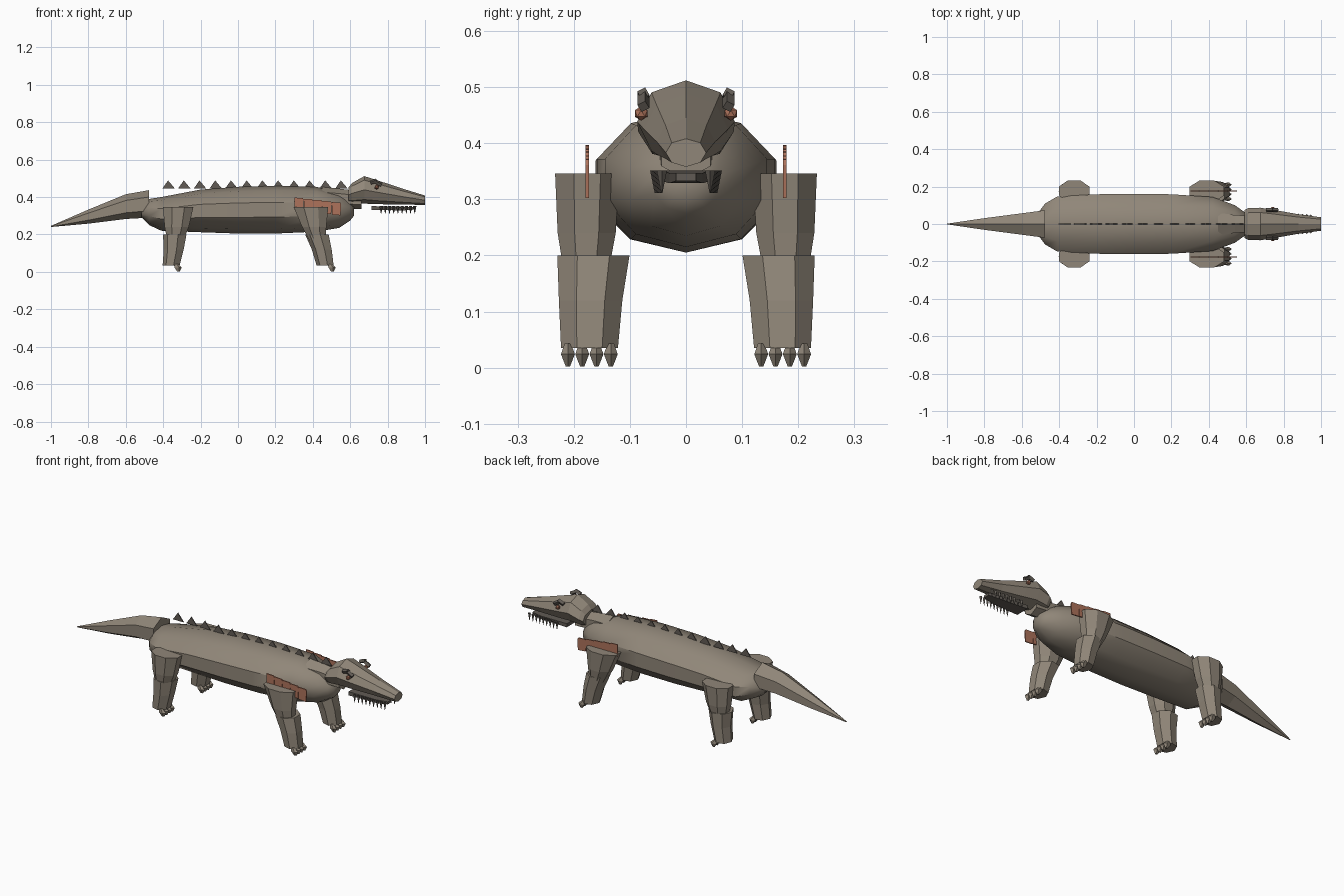
import bpy, bmesh, math
from mathutils import Vector, Matrix

cube = bpy.data.objects.get("Cube")
if cube:
    bpy.data.objects.remove(cube, do_unlink=True)


def material(name, rgb):
    m = bpy.data.materials.new(name)
    m.use_nodes = True
    m.diffuse_color = (*rgb, 1)
    bsdf = next(n for n in m.node_tree.nodes if n.type == 'BSDF_PRINCIPLED')
    bsdf.inputs["Base Color"].default_value = (*rgb, 1)
    return m


HIDE = material("grey brown hide", (0.28, 0.24, 0.19))
DARK = material("dark hide", (0.12, 0.105, 0.09))
RUST = material("rust orange", (0.42, 0.17, 0.105))
SIDES = ((1, "left"), (-1, "right"))


def finish(name, bm, mat, smooth=None):
    bmesh.ops.recalc_face_normals(bm, faces=bm.faces)
    mesh = bpy.data.meshes.new(name)
    bm.to_mesh(mesh)
    bm.free()
    mesh.materials.append(mat)
    ob = bpy.data.objects.new(name, mesh)
    bpy.context.collection.objects.link(ob)
    if smooth:
        bpy.ops.object.select_all(action='DESELECT')
        ob.select_set(True)
        bpy.context.view_layer.objects.active = ob
        bpy.ops.object.shade_smooth_by_angle(angle=math.radians(smooth))
    return ob


def add_loft(bm, sections, sides, point, phase=0.0):
    """Skin a row of polygon rings; point(section, cos, sin) places a corner."""
    rings = []
    for s in sections:
        angles = [math.tau * (i + phase) / sides for i in range(sides)]
        rings.append([bm.verts.new(point(s, math.cos(a), math.sin(a))) for a in angles])
    for a, b in zip(rings, rings[1:]):
        for i in range(sides):
            j = (i + 1) % sides
            bm.faces.new((a[i], a[j], b[j], b[i]))
    bm.faces.new(rings[0])
    bm.faces.new(rings[-1])


def along_x(s, c, n):
    # section: x, half width, bottom, top
    x, w, low, high = s
    return (x, w * n, (low + high) / 2 + (high - low) / 2 * c)


def upright(s, c, n):
    # section: z, centre x, centre y, half x, half y
    z, cx, cy, hx, hy = s
    return (cx + hx * c, cy + hy * n, z)


def loft_part(name, sections, sides, point, mat=HIDE, smooth=None, phase=0.0):
    bm = bmesh.new()
    add_loft(bm, sections, sides, point, phase)
    return finish(name, bm, mat, smooth)


def add_plate(bm, outline, y, thick):
    """Thin upright plate from an x-z outline."""
    a = [bm.verts.new((x, y - thick / 2, z)) for x, z in outline]
    b = [bm.verts.new((x, y + thick / 2, z)) for x, z in outline]
    bm.faces.new(a)
    bm.faces.new(b)
    for i in range(len(a)):
        j = (i + 1) % len(a)
        bm.faces.new((a[i], a[j], b[j], b[i]))


# Trunk, neck, tail and head
loft_part("body", [(-0.515, 0.06, 0.29, 0.34), (-0.475, 0.115, 0.25, 0.39),
                   (-0.41, 0.155, 0.22, 0.40), (-0.2, 0.167, 0.212, 0.44),
                   (0.0, 0.17, 0.205, 0.455), (0.2, 0.167, 0.205, 0.46),
                   (0.42, 0.152, 0.215, 0.455), (0.54, 0.105, 0.235, 0.42),
                   (0.6, 0.06, 0.275, 0.38), (0.62, 0.03, 0.3, 0.35)],
          10, along_x, smooth=40)
loft_part("neck", [(0.45, 0.07, 0.34, 0.455), (0.54, 0.055, 0.34, 0.445),
                   (0.66, 0.05, 0.335, 0.43)], 6, along_x)
loft_part("tail", [(-0.475, 0.085, 0.29, 0.437), (-0.6, 0.066, 0.283, 0.415),
                   (-0.8, 0.036, 0.258, 0.333), (-1.0, 0.002, 0.24, 0.246)], 6, along_x)
loft_part("head", [(0.59, 0.075, 0.37, 0.45), (0.61, 0.085, 0.365, 0.475),
                   (0.675, 0.087, 0.365, 0.512), (0.75, 0.075, 0.362, 0.488),
                   (0.88, 0.052, 0.36, 0.445), (1.0, 0.036, 0.358, 0.408)],
          8, along_x)

# Lower jaw and its teeth
loft_part("lower_jaw", [(0.715, 0.055, 0.327, 0.356), (0.88, 0.042, 0.325, 0.35),
                        (0.945, 0.025, 0.33, 0.35)], 4, along_x, DARK, phase=0.5)
bm = bmesh.new()
for side, _ in SIDES:
    for i in range(9):
        x = 0.765 + 0.0225 * i
        spot = Matrix.Translation((x, side * (0.055 - 0.0015 * i), 0.331))
        bmesh.ops.create_cone(bm, cap_ends=True, segments=4, radius1=0.001,
                              radius2=0.009, depth=0.04, matrix=spot)
finish("teeth", bm, DARK)

# Ridge of thin spikes along the back
bm = bmesh.new()
for i in range(12):
    x = -0.372 + 0.084 * i
    add_plate(bm, [(x - 0.032, 0.446), (x + 0.034, 0.446), (x - 0.002, 0.489)], 0, 0.005)
finish("back_spikes", bm, DARK)

for side, label in SIDES:
    # Eye under an angled brow
    bm = bmesh.new()
    bmesh.ops.create_icosphere(bm, subdivisions=1, radius=0.013,
                               matrix=Matrix.Translation((0.742, side * 0.08, 0.453)))
    finish(label + "_eye", bm, RUST)
    bm = bmesh.new()
    for x, z, tilt in ((0.725, 0.483, -0.35), (0.752, 0.474, 0.5)):
        place = (Matrix.Translation((x, side * 0.076, z)) @ Matrix.Rotation(tilt, 4, 'Y')
                 @ Matrix.Rotation(-side * 0.5, 4, 'X') @ Matrix.Diagonal((0.036, 0.016, 0.016, 1)))
        bmesh.ops.create_cube(bm, size=1, matrix=place)
    finish(label + "_brow", bm, DARK)

    # Row of stepped shoulder plates
    bm = bmesh.new()
    for i in range(5):
        x, drop = 0.302 + 0.05 * i, 0.006 * i
        add_plate(bm, [(x, 0.33 - drop), (x + 0.046, 0.326 - drop), (x + 0.05, 0.385 - drop),
                       (x + 0.044, 0.395 - drop), (x, 0.397 - drop)], side * 0.176, 0.006)
    finish(label + "_shoulder_plates", bm, RUST)

    # Legs: tapered thigh over a tapered shin, with four clawed toes
    for part, hip, knee, ankle in (("front", 0.39, 0.425, 0.468), ("rear", -0.32, -0.335, -0.355)):
        name = label + "_" + part
        reach = 0.1 if part == "front" else 0.088
        loft_part(name + "_thigh", [(0.165, knee, side * 0.178, 0.045, 0.042),
                                    (0.24, (hip + knee) / 2, side * 0.177, 0.07, 0.056),
                                    (0.346, hip, side * 0.176, reach, 0.062)],
                  8, upright, phase=0.5)
        loft_part(name + "_shin", [(0.035, ankle, side * 0.172, 0.048, 0.052),
                                   (0.12, (knee + ankle) / 2 + 0.004, side * 0.17, 0.056, 0.058),
                                   (0.2, knee, side * 0.165, 0.066, 0.066)],
                  7, upright, phase=0.5)
        bm = bmesh.new()
        for i in range(4):
            y = side * (0.134 + 0.0255 * i)
            add_loft(bm, [(0.002, ankle + 0.036, y, 0.008, 0.004),
                          (0.024, ankle + 0.033, y, 0.022, 0.013),
                          (0.043, ankle + 0.022, y, 0.012, 0.006)], 5, upright)
        finish(name + "_toes", bm, HIDE)
